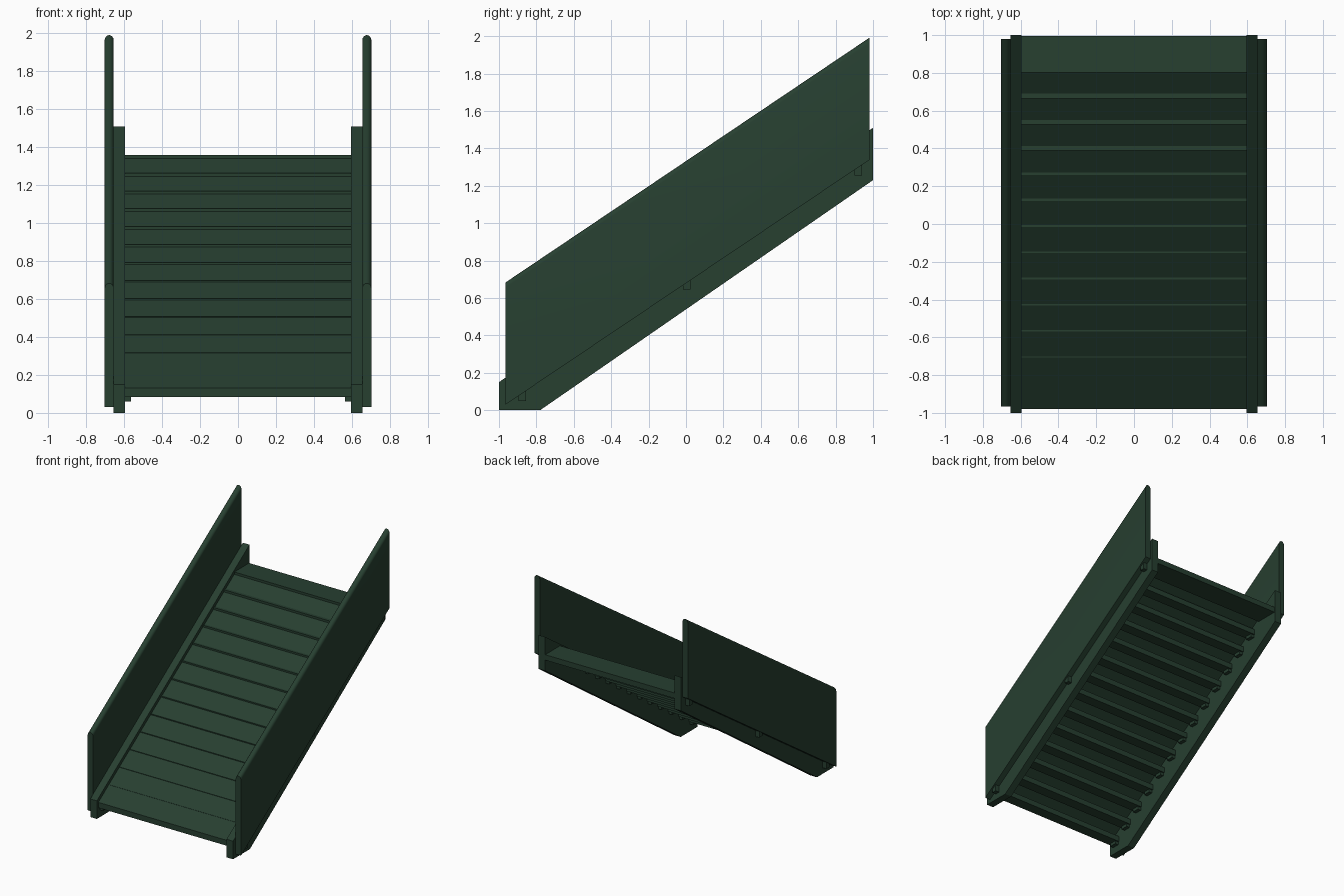
import bpy, bmesh, math

if "Cube" in bpy.data.objects:
    bpy.data.objects.remove(bpy.data.objects["Cube"])

mat = bpy.data.materials.new("dark_green")
mat.diffuse_color = (0.02, 0.05, 0.03, 1)
mat.use_nodes = True
mat.node_tree.nodes["Principled BSDF"].inputs["Base Color"].default_value = mat.diffuse_color


def finish(name, bm):
    bmesh.ops.recalc_face_normals(bm, faces=bm.faces[:])
    me = bpy.data.meshes.new(name)
    bm.to_mesh(me)
    bm.free()
    me.materials.append(mat)
    ob = bpy.data.objects.new(name, me)
    bpy.context.collection.objects.link(ob)
    return ob


def loft(name, a, b):
    """Closed solid between two matching loops of points."""
    bm = bmesh.new()
    va = [bm.verts.new(p) for p in a]
    vb = [bm.verts.new(p) for p in b]
    n = len(a)
    bm.faces.new(va)
    bm.faces.new(vb[::-1])
    for i in range(n):
        j = (i + 1) % n
        bm.faces.new((va[i], vb[i], vb[j], va[j]))
    return finish(name, bm)


def prism(name, x0, x1, profile):
    """Side profile (y, z) extruded along x."""
    return loft(name, [(x0, y, z) for y, z in profile], [(x1, y, z) for y, z in profile])


def box(name, x0, x1, y0, y1, z0, z1):
    return prism(name, x0, x1, [(y0, z0), (y1, z0), (y1, z1), (y0, z1)])


Y0, Z0, RUN, RISE, THICK, STEPS = -0.98, 0.13, 0.137, 0.0946, 0.045, 13

# Treads, the wider top board, and cleats under each tread
for k in range(STEPS):
    y, z = Y0 + k * RUN, Z0 + k * RISE
    box(f"tread_{k + 1}", -0.6, 0.6, y, y + 0.09, z - THICK, z)
    for s, side in ((1, "right"), (-1, "left")):
        box(f"cleat_{side}_{k + 1}", s * 0.565, s * 0.6,
            y + 0.02, y + 0.08, z - THICK - 0.025, z - THICK)
top_z = Z0 + STEPS * RISE
box("top_board", -0.6, 0.6, Y0 + STEPS * RUN, 0.995, top_z - THICK, top_z)

# Sloped sheet covering the treads, only the nosings poke through
bm = bmesh.new()
bm.faces.new([bm.verts.new(p) for p in (
    (-0.6, Y0, Z0), (0.6, Y0, Z0), (0.6, 0.83, top_z), (-0.6, 0.83, top_z))])
finish("ramp_sheet", bm)

# Rounded-top panel cross-section: (x, height above the sloped lower edge)
section = [(0.655, 0.0), (0.703, 0.0)]
for i in range(9):
    t = math.pi * i / 8
    section.append((0.679 + 0.024 * math.cos(t), 0.625 + 0.028 * math.sin(t)))

for s, side in ((1, "right"), (-1, "left")):
    # Stringer beam
    prism(f"stringer_{side}", s * 0.595, s * 0.655,
          [(-1, 0), (-0.78, 0), (1, 1.23), (1, 1.51), (-1, 0.15)])
    # Side panel
    panel = loft(f"side_panel_{side}",
                 [(s * x, -0.965, 0.03 + h) for x, h in section],
                 [(s * x, 0.98, 1.338 + h) for x, h in section])
    bpy.ops.object.select_all(action='DESELECT')
    panel.select_set(True)
    bpy.context.view_layer.objects.active = panel
    bpy.ops.object.shade_smooth_by_angle(angle=math.radians(35))
    # Small panel brackets
    for i, (y, z) in enumerate(((-0.875, 0.075), (0.005, 0.67), (0.92, 1.28))):
        box(f"bracket_{side}_{i + 1}", s * 0.65, s * 0.69,
            y - 0.02, y + 0.02, z - 0.025, z + 0.03)
